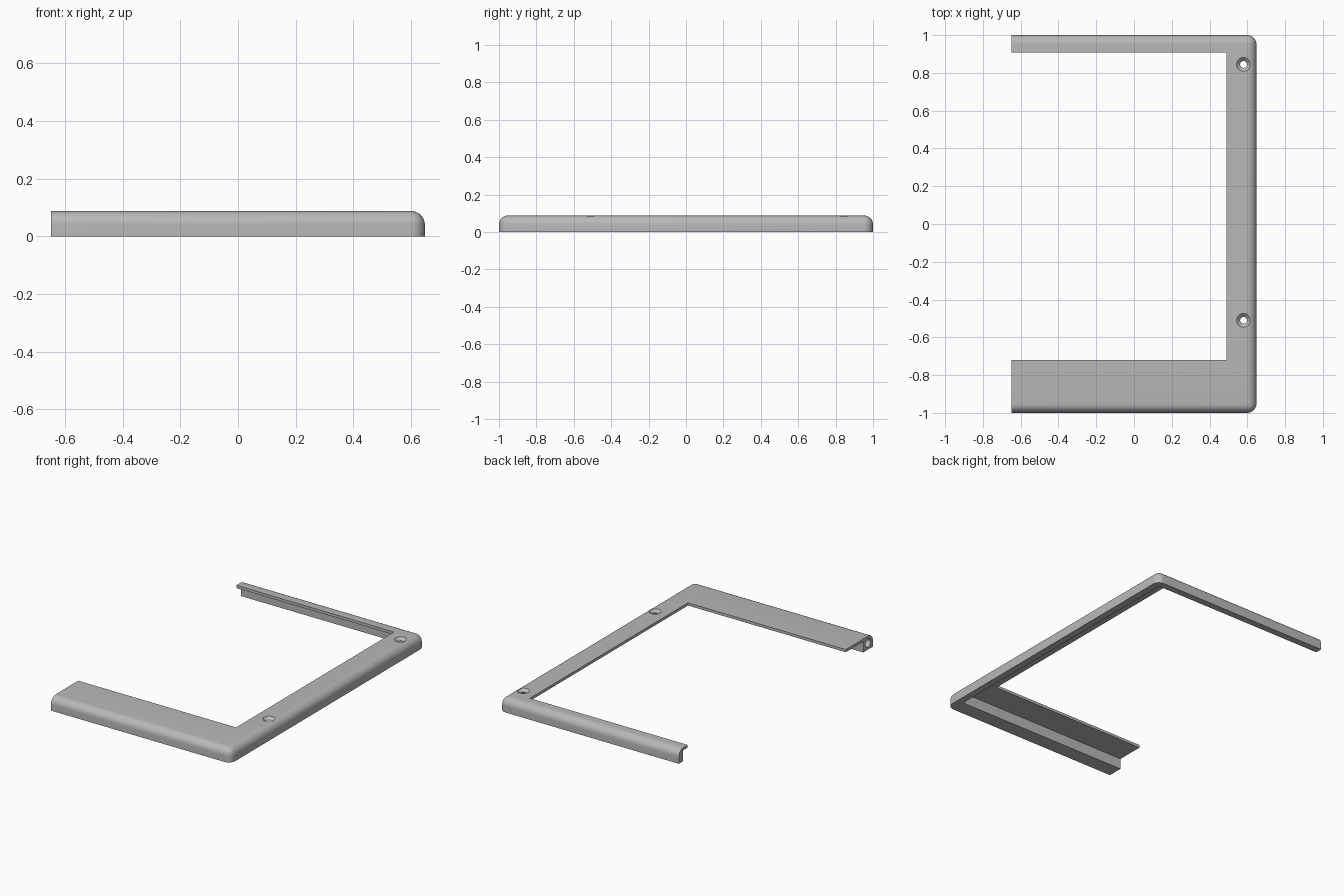
import bpy, bmesh, math
from mathutils import Matrix, Vector

cube = bpy.data.objects.get("Cube")
if cube:
    bpy.data.objects.remove(cube, do_unlink=True)

HALF_X, HALF_Y, HEIGHT = 0.648, 1.0, 0.088
ROUND = 0.048       # outer corner and top edge radius
PLATE_UNDER = 0.07  # underside of the thin top plate

grey = bpy.data.materials.new("matte grey")
grey.use_nodes = True
colour = (0.48, 0.48, 0.48, 1)
grey.diffuse_color = colour
grey.node_tree.nodes["Principled BSDF"].inputs["Base Color"].default_value = colour


def finish(bm, name):
    bmesh.ops.recalc_face_normals(bm, faces=bm.faces[:])
    mesh = bpy.data.meshes.new(name)
    bm.to_mesh(mesh)
    bm.free()
    mesh.materials.append(grey)
    obj = bpy.data.objects.new(name, mesh)
    bpy.context.collection.objects.link(obj)
    return obj


def box_bmesh(low, high):
    low, high = Vector(low), Vector(high)
    bm = bmesh.new()
    bmesh.ops.create_cube(bm, size=1, matrix=Matrix.Translation((low + high) / 2)
                          @ Matrix.Diagonal((*(high - low), 1)))
    return bm


def cone(name, centre, r_low, r_high, depth, turn=Matrix()):
    bm = bmesh.new()
    bmesh.ops.create_cone(bm, cap_ends=True, segments=32, radius1=r_low, radius2=r_high,
                          depth=depth, matrix=Matrix.Translation(centre) @ turn)
    return finish(bm, name)


# Rounded slab: three outer top edges and two outer corners
bm = box_bmesh((-HALF_X, -HALF_Y, 0), (HALF_X, HALF_Y, HEIGHT))
rounded = []
for edge in bm.edges:
    a, b = (v.co for v in edge.verts)
    on_top = min(a.z, b.z) > 0.01
    on_free_end = max(a.x, b.x) < 0
    is_corner = abs(a.z - b.z) > 0.01 and a.x > 0
    if (on_top and not on_free_end) or is_corner:
        rounded.append(edge)
bmesh.ops.bevel(bm, geom=rounded, offset=ROUND, segments=8, profile=0.5, affect='EDGES')
frame = finish(bm, "bezel_frame")

# Hollow underside, open window, and screw holes
cutters = [
    finish(box_bmesh((-1, -0.9, -1), (0.603, 0.955, PLATE_UNDER)), "underside_cutter"),
    finish(box_bmesh((-1, -0.72, -1), (0.49, 0.908, 1)), "window_cutter"),
]
for y in (-0.51, 0.845):
    cutters.append(cone("screw_hole_cutter", (0.58, y, 0), 0.018, 0.018, 0.4))
    cutters.append(cone("countersink_cutter", (0.58, y, HEIGHT - 0.008), 0.017, 0.039, 0.02))
cutters.append(cone("end_socket_cutter", (-HALF_X, -0.95, 0.043), 0.027, 0.027, 0.4,
                    Matrix.Rotation(math.pi / 2, 4, 'Y')))

for cutter in cutters:
    cutter.hide_render = True
    mod = frame.modifiers.new(cutter.name, 'BOOLEAN')
    mod.operation = 'DIFFERENCE'
    mod.solver = 'EXACT'
    mod.object = cutter

# Bake the cuts and drop the cutters
bpy.context.view_layer.update()
graph = bpy.context.evaluated_depsgraph_get()
cut_mesh = bpy.data.meshes.new_from_object(frame.evaluated_get(graph))
frame.modifiers.clear()
frame.data = cut_mesh
cut_mesh.materials.clear()
cut_mesh.materials.append(grey)
for poly in cut_mesh.polygons:
    poly.material_index = 0
for cutter in cutters:
    bpy.data.objects.remove(cutter, do_unlink=True)

bpy.ops.object.select_all(action='DESELECT')
frame.select_set(True)
bpy.context.view_layer.objects.active = frame
bpy.ops.object.shade_smooth_by_angle(angle=math.radians(30))
